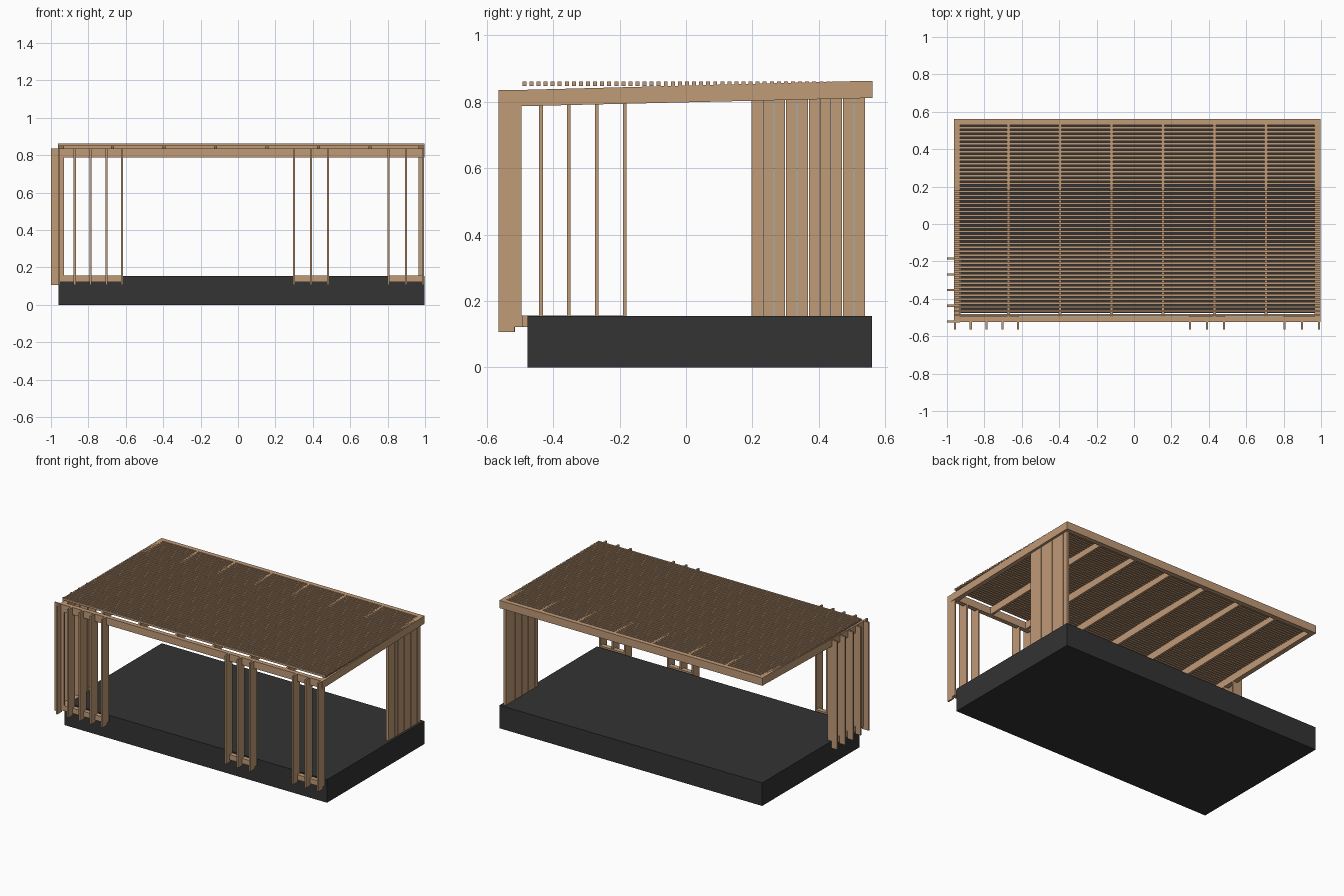
import bpy, bmesh
from mathutils import Vector

cube = bpy.data.objects.get("Cube")
if cube:
    bpy.data.objects.remove(cube, do_unlink=True)


def material(name, color):
    m = bpy.data.materials.new(name)
    m.use_nodes = True
    m.diffuse_color = color
    m.node_tree.nodes["Principled BSDF"].inputs["Base Color"].default_value = color
    return m


wood = material("warm wood", (0.53, 0.325, 0.185, 1))
dark = material("charcoal", (0.033, 0.033, 0.033, 1))


def prism(name, profile, axis, lo, hi, mat=wood):
    """Extrude a (depth, z) profile along x or y between lo and hi."""
    bm = bmesh.new()
    place = (lambda d, z: (lo, d, z)) if axis == "x" else (lambda d, z: (d, lo, z))
    face = bm.faces.new([bm.verts.new(place(d, z)) for d, z in profile])
    step = Vector((hi - lo, 0, 0) if axis == "x" else (0, hi - lo, 0))
    new = bmesh.ops.extrude_face_region(bm, geom=[face])["geom"]
    bmesh.ops.translate(bm, vec=step, verts=[v for v in new if isinstance(v, bmesh.types.BMVert)])
    bmesh.ops.recalc_face_normals(bm, faces=bm.faces)
    mesh = bpy.data.meshes.new(name)
    bm.to_mesh(mesh)
    bm.free()
    mesh.materials.append(mat)
    obj = bpy.data.objects.new(name, mesh)
    bpy.context.collection.objects.link(obj)
    return obj


def box(name, x, y, z, mat=wood):
    profile = [(y[0], z[0]), (y[1], z[0]), (y[1], z[1]), (y[0], z[1])]
    return prism(name, profile, "x", x[0], x[1], mat)


LEFT, RIGHT = -0.963, 0.998
FRONT, BACK = -0.495, 0.53
RAIL_Z = (0.122, 0.157)

# Plinth
box("base", (-0.96, 0.998), (-0.477, 0.56), (0, 0.155), dark)

# Roof frame: two level beams and sloping rafters between them
box("front_beam", (LEFT, RIGHT), (FRONT - 0.03, FRONT), (0.787, 0.836))
box("back_beam", (LEFT, RIGHT), (BACK, BACK + 0.032), (0.811, 0.863))
slope = [(FRONT, 0.787), (BACK, 0.811), (BACK, 0.863), (FRONT, 0.836)]
for i in range(8):
    edge = i in (0, 7)
    half = 0.016 if edge else 0.008
    center = LEFT + 0.016 + i * (RIGHT - LEFT - 0.032) / 7
    prism("edge_rafter" if edge else "rafter", slope, "x", center - half, center + half)

# Roof slats
for i in range(48):
    y = -0.487 + i * 0.0213
    box("roof_slat", (LEFT, RIGHT), (y - 0.006, y + 0.006), (0.848, 0.862))

# Vertical fins, notched at the foot, with short rails joining each group
FIN = [(0, 0.107), (0.049, 0.107), (0.049, 0.122), (0.07, 0.122), (0.07, 0.836), (0, 0.836)]
front_groups = [(-0.957, -0.62, 5), (0.3, 0.482, 3), (0.805, 0.99, 3)]
for start, end, count in front_groups:
    for i in range(count):
        x = start + (end - start) * i / (count - 1)
        prism("front_fin", [(d - 0.565, z) for d, z in FIN], "x", x - 0.0055, x + 0.0055)
    box("front_rail", (start - 0.005, end + 0.005), (-0.525, -0.493), RAIL_Z)

for i in range(5):
    y = -0.185 - i * 0.084
    prism("side_fin", [(d - 1, z) for d, z in FIN], "y", y - 0.0055, y + 0.0055)
box("side_rail", (-0.96, -0.928), (-0.525, -0.18), RAIL_Z)

# Boarded screen at the back corner
for i in range(10):
    y = 0.198 + i * 0.0344
    box("screen_board", (0.966, 0.982), (y, y + 0.0318), (0.155, 0.812))
